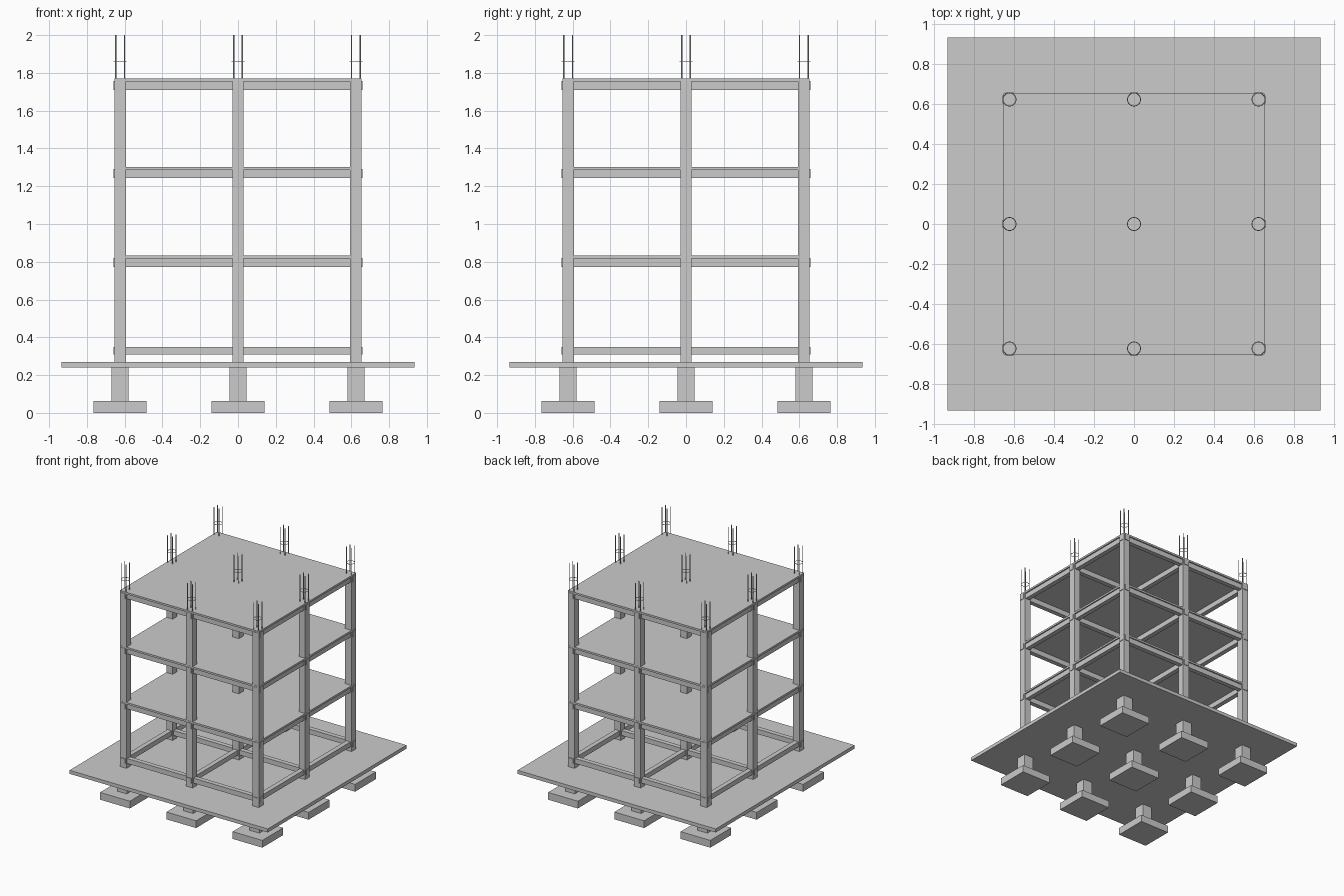
import bpy
from math import pi, cos, sin

if "Cube" in bpy.data.objects:
    bpy.data.objects.remove(bpy.data.objects["Cube"])

GRID = (-0.624, 0.0, 0.624)   # column axes in x and y


def box(name, x, y, z0, z1, sx, sy):
    """Box from z0 to z1 centred on x, y."""
    bpy.ops.mesh.primitive_cube_add(size=1, location=(x, y, (z0 + z1) / 2))
    o = bpy.context.object
    o.name = name
    o.scale = (sx, sy, z1 - z0)
    return o


# Ground slab
box("ground_slab", 0, 0, 0.24, 0.27, 1.868, 1.868)

# Footings, pedestals, columns and starter bars at each grid point
for x in GRID:
    for y in GRID:
        box("footing", x, y, 0, 0.062, 0.28, 0.28)
        box("pedestal", x, y, 0.062, 0.24, 0.09, 0.09)
        box("column", x, y, 0.27, 1.765, 0.06, 0.06)
        for k in range(4):
            a = pi / 4 + k * pi / 2
            bpy.ops.mesh.primitive_cylinder_add(
                vertices=8, radius=0.0032, depth=0.25,
                location=(x + 0.0325 * cos(a), y + 0.0325 * sin(a), 1.875))
            bpy.context.object.name = "starter_bar"
        bpy.ops.mesh.primitive_torus_add(
            major_segments=32, minor_segments=6, major_radius=0.0325,
            minor_radius=0.002, location=(x, y, 1.862))
        bpy.context.object.name = "stirrup_ring"

# Beams in both directions: ground level, then three floors
for z0, z1 in ((0.308, 0.35), (0.773, 0.82), (1.243, 1.29), (1.71, 1.757)):
    for p in GRID:
        box("beam_x", 0, p, z0, z1, 1.318, 0.04)
        box("beam_y", p, 0, z0, z1, 0.04, 1.318)

# Floor slabs
for top in (0.833, 1.303, 1.77):
    box("floor_slab", 0, 0, top - 0.016, top, 1.31, 1.31)
